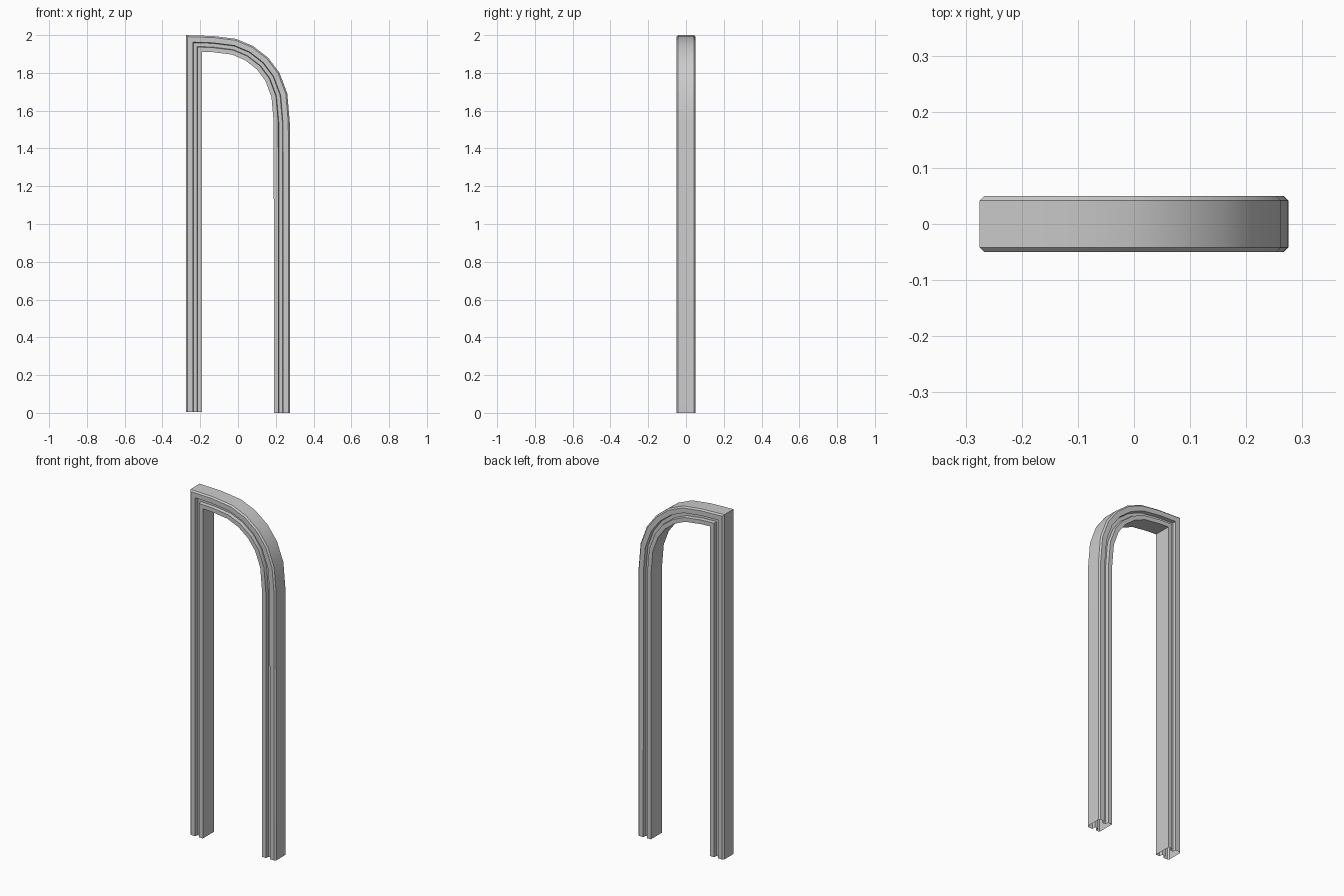
import bpy, bmesh
from mathutils import Vector

if "Cube" in bpy.data.objects:
    bpy.data.objects.remove(bpy.data.objects["Cube"])

# Outer edge of the frame in (x, z): left leg, sharp corner, curved head, right leg
path = [Vector(p) for p in (
    (-0.275, 0.005), (-0.275, 2.0), (-0.13, 1.995), (-0.01, 1.98), (0.08, 1.942),
    (0.16, 1.88), (0.22, 1.80), (0.261, 1.69), (0.274, 1.54), (0.275, 0.0))]

# Half cross-section (inward distance, y): chamfered outer edge and a groove
half = [(0, 0.042), (0.008, 0.05), (0.036, 0.05), (0.039, 0.03),
        (0.058, 0.03), (0.061, 0.05), (0.085, 0.05)]
profile = half + [(u, -v) for u, v in reversed(half)]


def inward(d):
    # right-hand normal of a path direction
    return Vector((d.y, -d.x))


def mitre(i):
    # offset vector that keeps the moulding width constant through corners
    dirs = []
    if i > 0:
        dirs.append((path[i] - path[i - 1]).normalized())
    if i < len(path) - 1:
        dirs.append((path[i + 1] - path[i]).normalized())
    if len(dirs) == 1:
        return Vector((1, 0)) if i == 0 else Vector((-1, 0))
    n1, n2 = inward(dirs[0]), inward(dirs[1])
    return (n1 + n2) / (1 + n1.dot(n2))


# Sweep the moulding along the path, open at both feet
bm = bmesh.new()
rings = []
for i, p in enumerate(path):
    m = mitre(i)
    rings.append([bm.verts.new((p.x + m.x * u, v, p.y + m.y * u)) for u, v in profile])
n = len(profile)
for a, b in zip(rings, rings[1:]):
    for j in range(n):
        k = (j + 1) % n
        bm.faces.new((a[j], a[k], b[k], b[j]))
bmesh.ops.recalc_face_normals(bm, faces=bm.faces)

mesh = bpy.data.meshes.new("door_frame")
bm.to_mesh(mesh)
bm.free()
frame = bpy.data.objects.new("door_frame", mesh)
bpy.context.collection.objects.link(frame)
bpy.context.view_layer.objects.active = frame
frame.select_set(True)
bpy.ops.object.shade_smooth_by_angle(angle=0.52)
